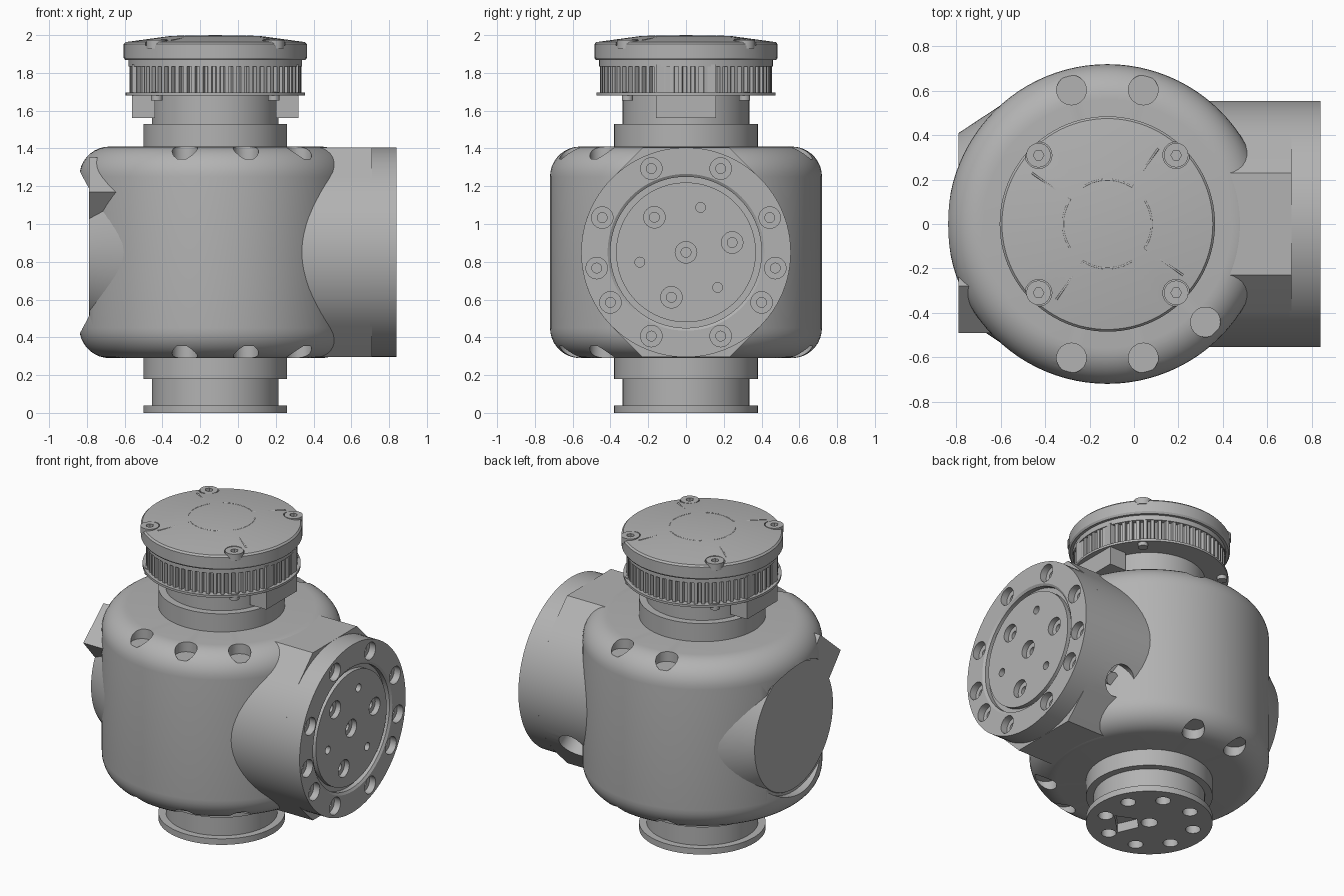
import bpy, bmesh
from math import sin, cos, radians, pi
from mathutils import Matrix, Vector

if "Cube" in bpy.data.objects:
    bpy.data.objects.remove(bpy.data.objects["Cube"], do_unlink=True)

grey = bpy.data.materials.new("machined grey")
grey.use_nodes = True
COLOUR = (0.45, 0.45, 0.45, 1)
grey.diffuse_color = COLOUR
grey.node_tree.nodes["Principled BSDF"].inputs["Base Color"].default_value = COLOUR

CX = -0.12          # vertical axis of the housing
AZ = 0.85           # height of the side axis
ALONG_X = Matrix.Rotation(pi / 2, 4, 'Y')


def at(x, y, z):
    return Matrix.Translation((x, y, z))


def lathe(bm, profile, matrix, steps=72):
    """Revolve a (radius, height) profile into a closed solid."""
    part = bmesh.new()
    vs = [part.verts.new((r, 0, h)) for r, h in profile]
    es = [part.edges.new(p) for p in zip(vs, vs[1:])]
    bmesh.ops.spin(part, geom=vs + es, axis=(0, 0, 1), cent=(0, 0, 0),
                   angle=2 * pi, steps=steps)
    bmesh.ops.remove_doubles(part, verts=part.verts, dist=0.0002)
    bmesh.ops.recalc_face_normals(part, faces=part.faces)
    part.transform(matrix)
    merge(bm, part)


def merge(bm, part):
    mesh = bpy.data.meshes.new("temp")
    part.to_mesh(mesh)
    part.free()
    bm.from_mesh(mesh)
    bpy.data.meshes.remove(mesh)


def rod(bm, r, low, high, matrix, steps=32):
    lathe(bm, [(0, low), (r, low), (r, high), (0, high)], matrix, steps)


def block(bm, size, matrix):
    bmesh.ops.create_cube(bm, size=1, matrix=matrix @ Matrix.Diagonal((*size, 1)))


def prism(bm, points, matrix, length):
    """Extrude a closed flat outline along local z."""
    part = bmesh.new()
    face = part.faces.new([part.verts.new((x, y, 0)) for x, y in points])
    out = bmesh.ops.extrude_face_region(part, geom=[face])
    tops = [v for v in out["geom"] if isinstance(v, bmesh.types.BMVert)]
    bmesh.ops.translate(part, verts=tops, vec=(0, 0, length))
    bmesh.ops.recalc_face_normals(part, faces=part.faces)
    part.transform(matrix)
    merge(bm, part)


def finish(name, bm, cutter=None):
    """Make the object, cut it if asked, and shade it."""
    def make(label, source):
        mesh = bpy.data.meshes.new(label)
        source.to_mesh(mesh)
        source.free()
        ob = bpy.data.objects.new(label, mesh)
        bpy.context.collection.objects.link(ob)
        mesh.materials.append(grey)
        return ob
    ob = make(name, bm)
    bpy.ops.object.select_all(action='DESELECT')
    ob.select_set(True)
    bpy.context.view_layer.objects.active = ob
    if cutter:
        tool = make(name + "_cutter", cutter)
        tool.hide_render = True
        mod = ob.modifiers.new("cut", 'BOOLEAN')
        mod.operation, mod.solver, mod.object = 'DIFFERENCE', 'EXACT', tool
        bpy.ops.object.modifier_apply(modifier=mod.name)
        bpy.data.objects.remove(tool, do_unlink=True)
    bpy.ops.object.shade_smooth_by_angle(angle=radians(30))
    return ob


def polar(r, degrees):
    return r * cos(radians(degrees)), r * sin(radians(degrees))


# housing: rounded drum with shoulder pockets and a recess on the right
shoulder = [polar(0.16, a) for a in range(0, 91, 10)]
profile = [(0, 0.29)] + [(0.56 + a, 0.45 - b) for a, b in reversed(shoulder)]
profile += [(0.56 + a, 1.25 + b) for a, b in shoulder] + [(0, 1.41)]
body, cut = bmesh.new(), bmesh.new()
lathe(body, profile, at(CX, 0, 0), 96)
for angle in (75, 105, -45, -75, -105):
    x, y = polar(0.625, angle)
    rod(cut, 0.067, 1.345, 1.5, at(CX + x, y, 0))
    rod(cut, 0.067, 0.2, 0.355, at(CX + x, y, 0))
rod(cut, 0.43, -1, -0.785, at(0, 0, AZ) @ ALONG_X, 64)
finish("housing", body, cut)

# flared boss in the recess, with a tilted stop block beside it
bm = bmesh.new()
lathe(bm, [(0, -0.57), (0.555, -0.57), (0.41, -0.79), (0, -0.79)],
      at(0, 0, AZ) @ ALONG_X)
finish("right_boss", bm)
bm = bmesh.new()
block(bm, (0.29, 0.28, 0.185), at(-0.645, -0.325, 1.19) @ Matrix.Rotation(radians(40.6), 4, 'X'))
finish("stop_block", bm)

# side arm: round at the sides, faceted above and below, with a hatch
half = 0.23
outline = [(-half, -0.555), (half, -0.555)]
outline += [polar(0.555, a) for a in range(-45, 46, 5)]
outline += [(half, 0.555), (-half, 0.555)]
outline += [polar(0.555, a) for a in range(135, 226, 5)]
# local x -> y, local y -> z, local z -> x
AXES = Matrix(((0, 0, 1, 0), (1, 0, 0, 0), (0, 1, 0, 0), (0, 0, 0, 1)))
arm, cut = bmesh.new(), bmesh.new()
prism(arm, outline, at(0, 0, AZ) @ AXES, 0.71)
hatch = at(0.5, 0, AZ) @ Matrix.Rotation(radians(-123), 4, 'X')
rod(cut, 0.1, 0.43, 0.7, hatch)
finish("side_arm", arm, cut)
bm = bmesh.new()
rod(bm, 0.04, 0.4, 0.47, hatch, 24)
finish("hatch_screw", bm)

# end flange with ring groove and counterbored holes
flange, cut = bmesh.new(), bmesh.new()
lathe(flange, [(0, 0.7), (0.555, 0.7), (0.555, 0.84), (0.415, 0.84), (0.4, 0.83),
               (0.4, 0.8), (0.37, 0.8), (0.37, 0.83), (0, 0.83)],
      at(0, 0, AZ) @ ALONG_X, 96)
bore = [(0, -0.1), (0.026, -0.1), (0.026, -0.045), (0.057, -0.045), (0.057, 0.03), (0, 0.03)]
bolts = [polar(0.48, s) for a in (67.5, 22.5, -10, -33.5, -67.5) for s in (a, 180 - a)]
bolts += [polar(0.25, a) for a in (12, 132, 252)] + [(0, 0)]
for y, z in bolts:
    lathe(cut, bore, at(0.84, y, AZ + z) @ ALONG_X, 24)
for a in (72, 192, 312):
    y, z = polar(0.25, a)
    rod(cut, 0.026, -0.06, 0.03, at(0.84, y, AZ + z) @ ALONG_X, 20)
finish("end_flange", flange, cut)

# lower neck and mounting foot
foot, cut = bmesh.new(), bmesh.new()
lathe(foot, [(0, 0), (0.38, 0), (0.38, 0.04), (0.335, 0.04), (0.335, 0.18),
             (0.38, 0.18), (0.38, 0.3), (0, 0.3)], at(CX, 0, 0))
for k in range(8):
    x, y = polar(0.275, 45 * k + 22.5)
    rod(cut, 0.045, -0.05, 0.08, at(CX + x, y, 0), 24)
rod(cut, 0.05, -0.05, 0.1, at(CX, 0, 0), 24)
slot = at(CX, 0, -0.05) @ Matrix.Rotation(radians(-45), 4, 'Z')
prism(cut, [(0.07, -0.05), (0.2, -0.1), (0.2, 0.1), (0.07, 0.05)], slot, 0.11)
finish("lower_neck", foot, cut)

# upper neck
bm = bmesh.new()
lathe(bm, [(0, 1.4), (0.38, 1.4), (0.38, 1.53), (0.335, 1.53), (0.335, 1.7), (0, 1.7)],
      at(CX, 0, 0))
finish("upper_neck", bm)

# toothed pulley between two thin rims
bm = bmesh.new()
TEETH = 64
teeth = []
for k in range(TEETH):
    for r, f in ((0.43, 0.0), (0.455, 0.12), (0.455, 0.55), (0.43, 0.67)):
        teeth.append(polar(r, 360 * (k + f) / TEETH))
prism(bm, teeth, at(CX, 0, 1.69), 0.15)
rod(bm, 0.475, 1.68, 1.695, at(CX, 0, 0), 72)
rod(bm, 0.46, 1.835, 1.87, at(CX, 0, 0), 72)
finish("toothed_pulley", bm)

# two clamp blocks behind the pulley
for side, name in ((1, "left_clamp"), (-1, "right_clamp")):
    bm = bmesh.new()
    block(bm, (0.12, 0.32, 0.285), at(CX + side * 0.38, 0, 1.7025))
    finish(name, bm)

# cap with four counterbores
cap, cut = bmesh.new(), bmesh.new()
lathe(cap, [(0, 1.845), (0.455, 1.845), (0.455, 1.868), (0.477, 1.868), (0.485, 1.88),
            (0.485, 1.952), (0.475, 1.963), (0.24, 1.995), (0, 2.0)], at(CX, 0, 0), 96)
corners = [(sx * 0.31, sy * 0.31) for sx in (1, -1) for sy in (1, -1)]
for x, y in corners:
    rod(cut, 0.06, 1.945, 2.05, at(CX + x, y, 0))
finish("top_cap", cap, cut)

# cap screws, their hex sockets and the tips below the pulley
screws, cut = bmesh.new(), bmesh.new()
for x, y in corners:
    rod(screws, 0.055, 1.93, 1.974, at(CX + x, y, 0))
    rod(screws, 0.03, 1.655, 1.7, at(CX + x, y, 0))
    rod(cut, 0.024, 1.952, 2.0, at(CX + x, y, 0), 6)
finish("cap_screws", screws, cut)

# fine ribs on the cap: an arc and a spoke per quarter
curve = bpy.data.curves.new("cap_ribs", 'CURVE')
curve.dimensions = '3D'
curve.bevel_depth = 0.005
curve.bevel_resolution = 1
for quarter in range(4):
    turn = Matrix.Rotation(quarter * pi / 2, 3, 'Z')
    path = [(*polar(0.2, a), 1.993) for a in range(123, 56, -6)]
    path += [(0.23, 0.34, 1.972)]
    spline = curve.splines.new('POLY')
    spline.points.add(len(path) - 1)
    for point, co in zip(spline.points, path):
        point.co = (*(turn @ Vector(co)), 1)
curve.materials.append(grey)
ribs = bpy.data.objects.new("cap_ribs", curve)
ribs.location.x = CX
bpy.context.collection.objects.link(ribs)
